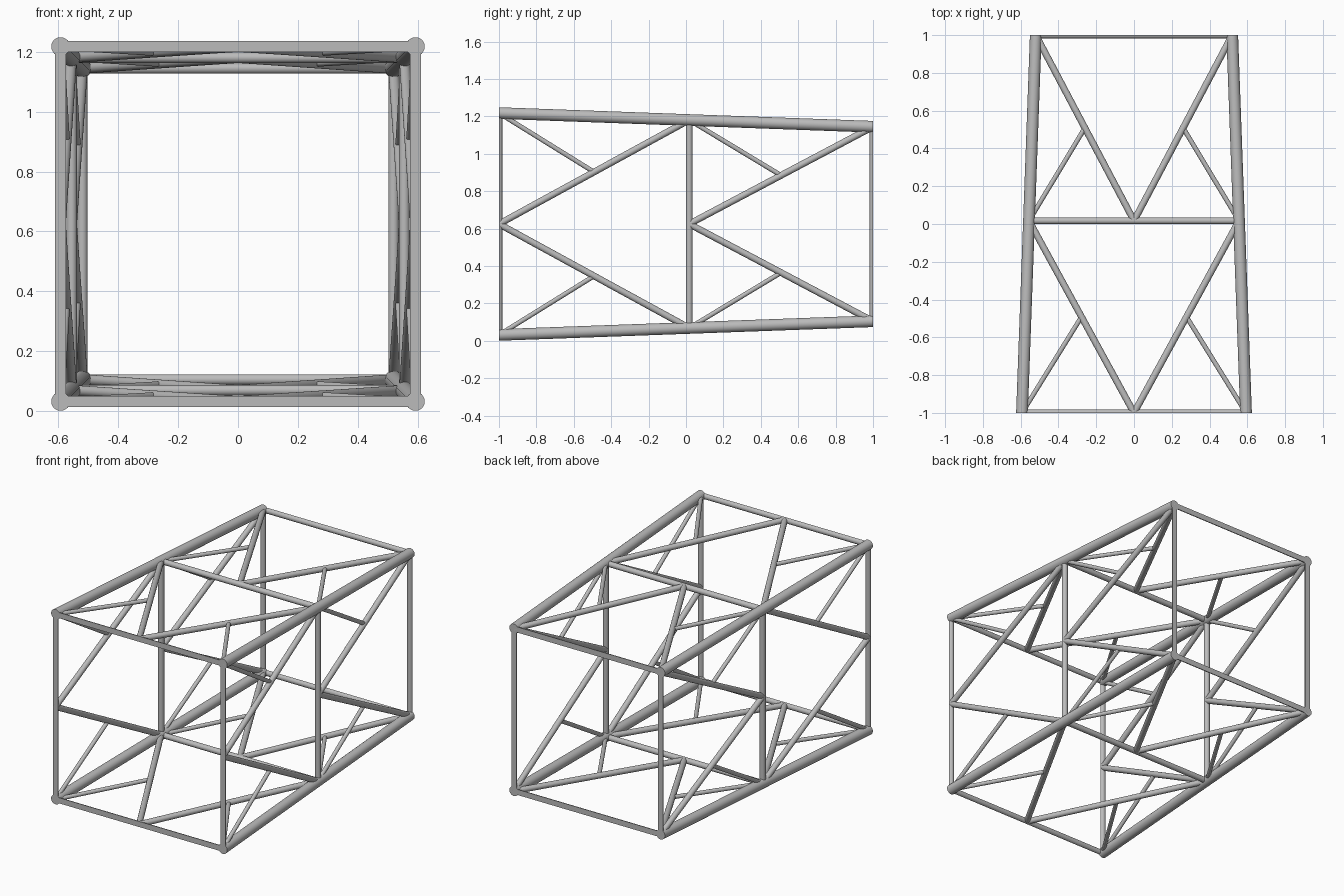
import bpy, bmesh, math
from mathutils import Vector, Matrix

default = bpy.data.objects.get("Cube")
if default:
    bpy.data.objects.remove(default)

CENTRE_Z = 0.625
MID_Y = 0.017
CHORD_R, BEAM_R, STRUT_R = 0.031, 0.0178, 0.0125

steel = bpy.data.materials.new("grey steel")
steel.use_nodes = True
GREY = (0.5, 0.5, 0.5, 1)
steel.diffuse_color = GREY
steel.node_tree.nodes["Principled BSDF"].inputs["Base Color"].default_value = GREY


def half(y):
    """Half the width of the tapered frame at depth y."""
    return 0.5565 - 0.0365 * y


def tube(name, start, end, radius, extend=0.0, sides=24):
    """Round bar between two points, trimmed flush with the end planes."""
    start, end = Vector(start), Vector(end)
    axis = (end - start).normalized()
    start, end = start - axis * extend, end + axis * extend
    turn = axis.to_track_quat('Z', 'Y').to_matrix().to_4x4()
    bm = bmesh.new()
    bmesh.ops.create_cone(bm, cap_ends=True, segments=sides, radius1=radius,
                          radius2=radius, depth=(end - start).length,
                          matrix=Matrix.Translation((start + end) / 2) @ turn)
    for side in (-1, 1):
        cut = bmesh.ops.bisect_plane(bm, geom=bm.verts[:] + bm.edges[:] + bm.faces[:],
                                     plane_co=(0, side, 0), plane_no=(0, side, 0),
                                     clear_outer=True)
        edges = [e for e in cut["geom_cut"] if isinstance(e, bmesh.types.BMEdge)]
        if edges:
            bmesh.ops.holes_fill(bm, edges=edges)
    bmesh.ops.recalc_face_normals(bm, faces=bm.faces[:])
    mesh = bpy.data.meshes.new(name)
    bm.to_mesh(mesh)
    bm.free()
    mesh.materials.append(steel)
    obj = bpy.data.objects.new(name, mesh)
    bpy.context.collection.objects.link(obj)
    bpy.ops.object.select_all(action='DESELECT')
    obj.select_set(True)
    bpy.context.view_layer.objects.active = obj
    bpy.ops.object.shade_smooth_by_angle(angle=math.radians(40))


# Four identical sides, each turned a quarter about the long axis
for quarter, label in enumerate(("top", "left", "bottom", "right")):
    spin = Matrix.Rotation(quarter * math.pi / 2, 3, 'Y')

    def at(across, y):
        """Point on this side: across runs from -1 to 1 between its chords."""
        h = half(y)
        return spin @ Vector((across * h, y, h)) + Vector((0, 0, CENTRE_Z))

    # Corner chord
    tube(label + "_chord", at(1, -1), at(1, 1), CHORD_R, extend=0.02, sides=32)

    # Cross beams at the front, middle and back
    for place, y in (("front", -1), ("middle", MID_Y), ("back", 1)):
        tube(f"{label}_{place}_beam", at(-1, y), at(1, y), BEAM_R)

    # Diagonals with a short brace to the middle of each
    for bay, y0, y1 in (("front", -1, MID_Y), ("back", MID_Y, 1)):
        for s, hand in ((-1, "a"), (1, "b")):
            apex, foot = at(0, y0), at(s, y1)
            tube(f"{label}_{bay}_diagonal_{hand}", apex, foot, BEAM_R)
            tube(f"{label}_{bay}_brace_{hand}", at(s, y0), (apex + foot) / 2, STRUT_R)
